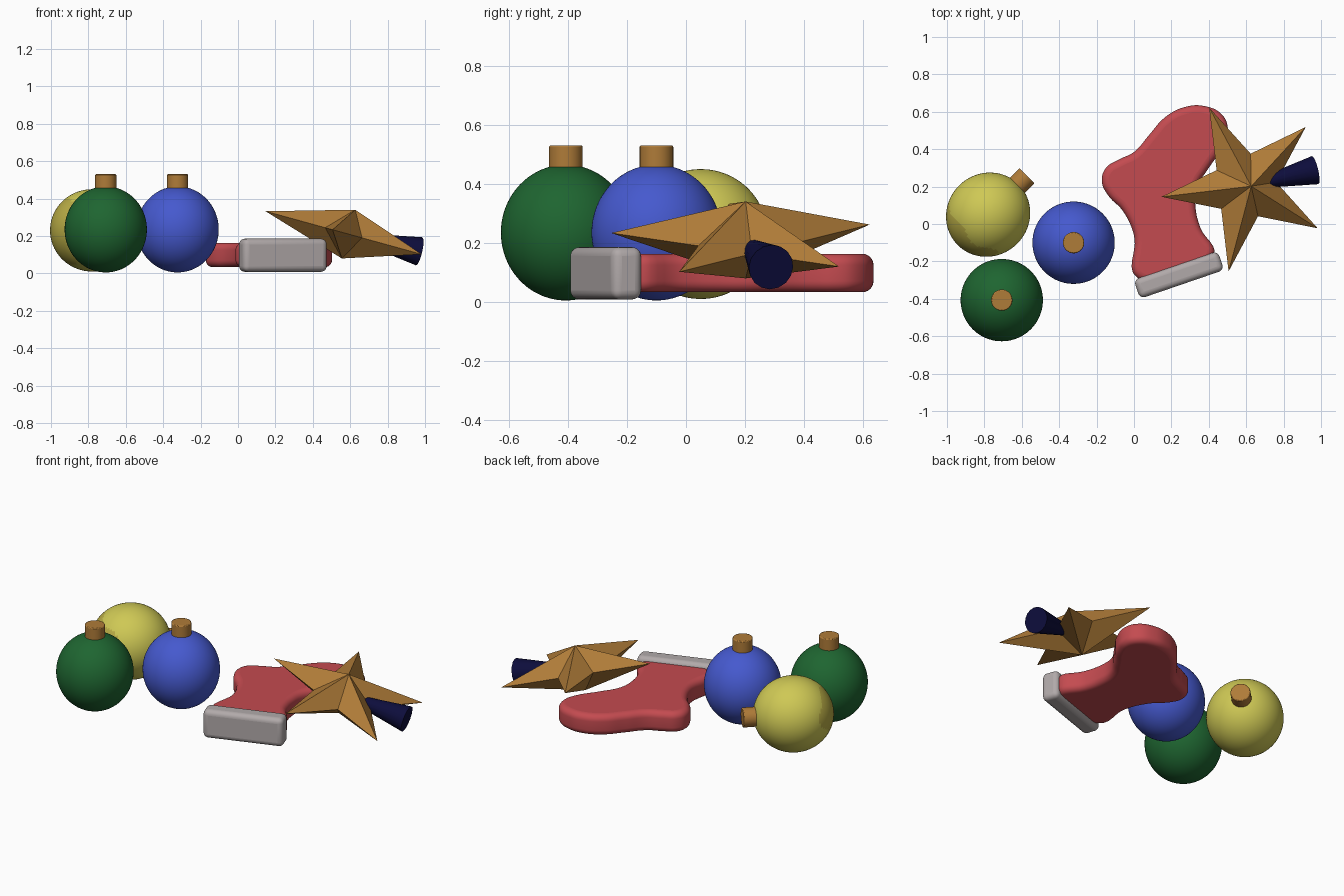
import bpy, bmesh, math
from mathutils import Vector, Matrix

if "Cube" in bpy.data.objects:
    bpy.data.objects.remove(bpy.data.objects["Cube"])


def material(name, rgb):
    m = bpy.data.materials.new(name)
    m.diffuse_color = (*rgb, 1)
    m.use_nodes = True
    m.node_tree.nodes["Principled BSDF"].inputs["Base Color"].default_value = m.diffuse_color
    return m


GOLD = material("gold", (0.43, 0.20, 0.04))
GREEN = material("green", (0.013, 0.13, 0.03))
BLUE = material("blue", (0.06, 0.10, 0.62))
YELLOW = material("yellow", (0.62, 0.58, 0.09))
OCHRE = material("dark yellow", (0.48, 0.41, 0.06))
RED = material("red", (0.55, 0.07, 0.08))
WHITE = material("warm grey", (0.44, 0.40, 0.40))
NAVY = material("navy", (0.004, 0.004, 0.045))


def add_object(name, bm, mats, matrix=Matrix(), smooth=True):
    bmesh.ops.recalc_face_normals(bm, faces=bm.faces)
    mesh = bpy.data.meshes.new(name)
    bm.to_mesh(mesh)
    bm.free()
    for m in mats:
        mesh.materials.append(m)
    ob = bpy.data.objects.new(name, mesh)
    bpy.context.collection.objects.link(ob)
    ob.matrix_world = matrix
    if smooth:
        select(ob)
        bpy.ops.object.shade_smooth_by_angle(angle=math.radians(35))
    return ob


def select(ob):
    bpy.ops.object.select_all(action='DESELECT')
    ob.select_set(True)
    bpy.context.view_layer.objects.active = ob


def bevel(ob, width, segments):
    mod = ob.modifiers.new("bevel", 'BEVEL')
    mod.width, mod.segments = width, segments
    mod.limit_method = 'ANGLE'
    mod.angle_limit = math.radians(40)


def bauble(name, mats, centre, axis=(0, 0, 1)):
    """Slightly tall ball with a hanger cap along its axis."""
    place = Matrix.Translation(centre) @ Vector(axis).to_track_quat('Z', 'Y').to_matrix().to_4x4()
    bm = bmesh.new()
    bmesh.ops.create_uvsphere(bm, u_segments=80, v_segments=48, radius=0.22,
                              matrix=Matrix.Diagonal((1, 1, 1.045, 1)))
    if len(mats) > 1:
        # worn patch with a wavy edge opposite the cap
        for f in bm.faces:
            c = f.calc_center_median()
            a = math.atan2(c.y, c.x)
            edge = -0.62 + 0.09 * math.sin(3 * a) + 0.07 * math.sin(5 * a + 1)
            f.material_index = int(c.z / 0.23 < edge)
    add_object(name + "_ball", bm, mats, place)
    bm = bmesh.new()
    bmesh.ops.create_cone(bm, cap_ends=True, segments=32, radius1=0.057, radius2=0.057,
                          depth=0.10, matrix=Matrix.Translation((0, 0, 0.245)))
    bevel(add_object(name + "_cap", bm, [GOLD], place), 0.005, 2)


bauble("green_bauble", [GREEN], (-0.707, -0.407, 0.235))
bauble("blue_bauble", [BLUE], (-0.323, -0.10, 0.235))
bauble("yellow_bauble", [YELLOW, OCHRE], (-0.78, 0.05, 0.23), (1, 1, 0))

# Stocking: smooth outline lying flat, with rounded edges
outline = [(0.02, -0.29), (0.0, -0.06), (-0.06, 0.07), (-0.14, 0.155), (-0.172, 0.23),
           (-0.15, 0.30), (-0.08, 0.345), (0.0, 0.385), (0.08, 0.475), (0.165, 0.57),
           (0.27, 0.625), (0.38, 0.63), (0.47, 0.585), (0.502, 0.51), (0.48, 0.42),
           (0.40, 0.30), (0.335, 0.19), (0.33, 0.08), (0.355, -0.02), (0.425, -0.17)]
curve = bpy.data.curves.new("stocking", 'CURVE')
curve.dimensions = '2D'
curve.fill_mode = 'BOTH'
curve.resolution_u = 6
curve.extrude, curve.bevel_depth, curve.offset = 0.027, 0.038, -0.038
curve.bevel_resolution = 5
spline = curve.splines.new('BEZIER')
spline.bezier_points.add(len(outline) - 1)
spline.use_cyclic_u = True
for p, (x, y) in zip(spline.bezier_points, outline):
    p.co = (x, y, 0)
    p.handle_left_type = p.handle_right_type = 'AUTO'
curve.materials.append(RED)
stocking = bpy.data.objects.new("stocking", curve)
stocking.location.z = 0.098
bpy.context.collection.objects.link(stocking)
select(stocking)
bpy.ops.object.convert(target='MESH')
bpy.ops.object.shade_smooth_by_angle(angle=math.radians(35))

# Cuff: rounded block across the stocking opening
bm = bmesh.new()
bmesh.ops.create_cube(bm, size=1, matrix=Matrix.Diagonal((0.475, 0.107, 0.177, 1)))
cuff = add_object("stocking_cuff", bm, [WHITE],
                  Matrix.Translation((0.24, -0.272, 0.097)) @ Matrix.Rotation(math.radians(18.9), 4, 'Z'))
bevel(cuff, 0.03, 5)

# Star: five-pointed double pyramid, tilted down to the right
bm = bmesh.new()
rim = []
for i in range(10):
    a = math.radians(43 + 36 * i)
    r = 0.177 if i % 2 else 0.464
    rim.append(bm.verts.new((r * math.cos(a), r * math.sin(a), 0)))
for h in (0.135, -0.135):
    apex = bm.verts.new((0, 0, h))
    for i in range(10):
        bm.faces.new((rim[i], rim[(i + 1) % 10], apex))
add_object("star", bm, [GOLD],
           Matrix.Translation((0.591, 0.202, 0.21)) @ Matrix.Rotation(math.radians(15.4), 4, 'Y'),
           smooth=False)

# Flared socket leaving the star between two points
start, end = Vector((0.70, 0.225, 0.18)), Vector((0.968, 0.288, 0.118))
axis = end - start
bm = bmesh.new()
bmesh.ops.create_cone(bm, cap_ends=True, segments=16, radius1=0.032, radius2=0.077, depth=axis.length)
add_object("star_socket", bm, [NAVY],
           Matrix.Translation((start + end) / 2) @ axis.to_track_quat('Z', 'Y').to_matrix().to_4x4())
